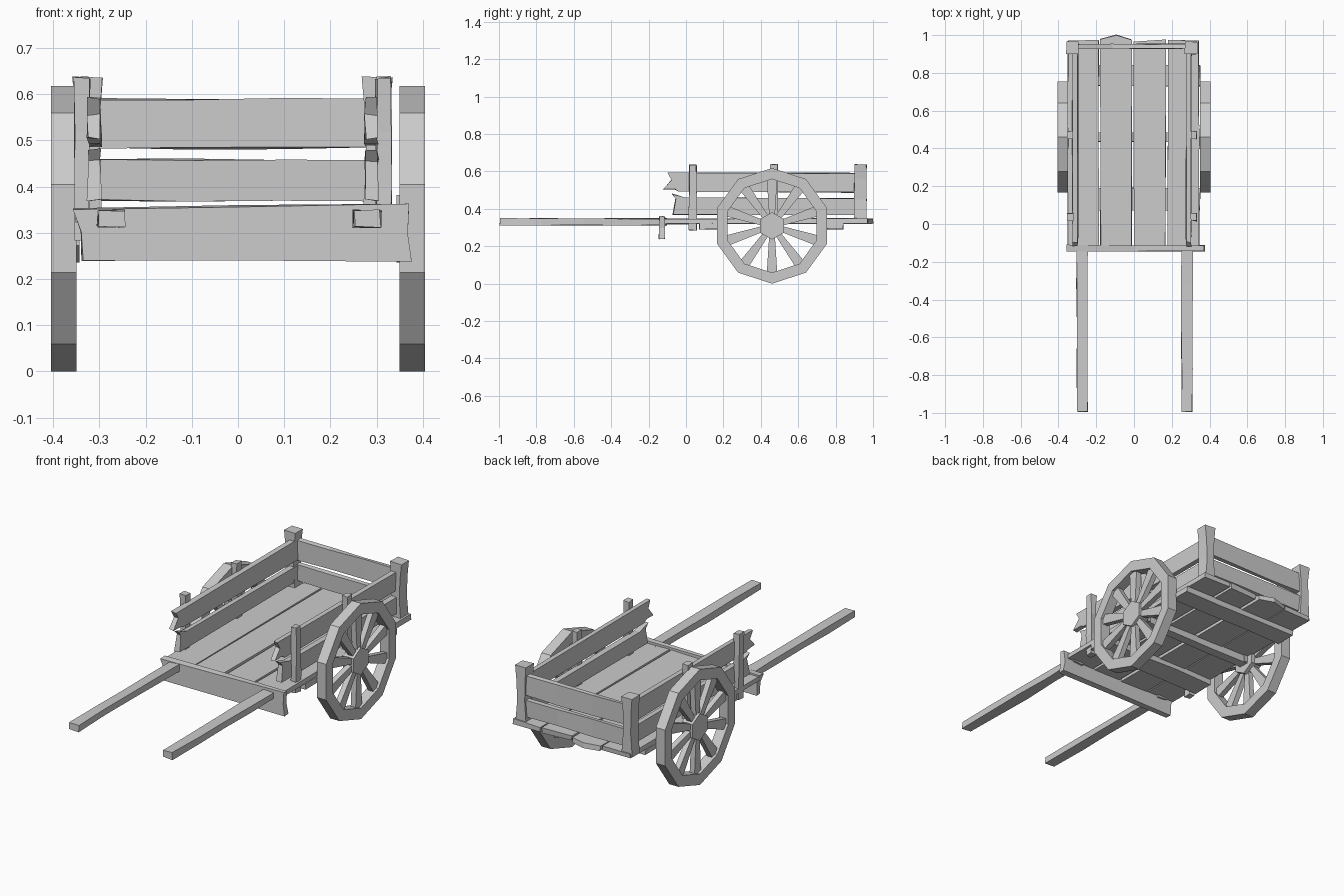
import bpy, bmesh, random
from math import sin, cos, pi
from mathutils import Vector, Matrix

if "Cube" in bpy.data.objects:
    bpy.data.objects.remove(bpy.data.objects["Cube"])

random.seed(4)
WY, WZ = 0.46, 0.309          # wheel centre


def finish(name, bm):
    bmesh.ops.recalc_face_normals(bm, faces=bm.faces)
    me = bpy.data.meshes.new(name)
    bm.to_mesh(me)
    bm.free()
    ob = bpy.data.objects.new(name, me)
    bpy.context.collection.objects.link(ob)
    return ob


def place(axis, a, b, d):
    """2D profile point (a, b) plus depth d along the given axis."""
    return {'x': (d, a, b), 'y': (a, d, b), 'z': (a, b, d)}[axis]


def add_prism(bm, pts, axis, d0, d1):
    lo = [bm.verts.new(place(axis, a, b, d0)) for a, b in pts]
    hi = [bm.verts.new(place(axis, a, b, d1)) for a, b in pts]
    bm.faces.new(lo)
    bm.faces.new(hi)
    n = len(pts)
    for i in range(n):
        j = (i + 1) % n
        bm.faces.new((lo[i], lo[j], hi[j], hi[i]))


def prism(name, pts, axis, d0, d1, rough=0.0):
    bm = bmesh.new()
    add_prism(bm, pts, axis, d0, d1)
    for v in bm.verts:
        v.co += Vector([random.uniform(-rough, rough) for _ in range(3)])
    return finish(name, bm)


def timber(name, x, y, z, rough=0.004, cuts=2):
    """Roughly hewn box, given (min, max) per axis, with cuts along its length."""
    bm = bmesh.new()
    size = Vector((x[1] - x[0], y[1] - y[0], z[1] - z[0]))
    mid = Vector((sum(x), sum(y), sum(z))) / 2
    bmesh.ops.create_cube(bm, size=1, matrix=Matrix.Translation(mid) @ Matrix.Diagonal((*size, 1)))
    k = max(range(3), key=lambda i: size[i])
    long_edges = [e for e in bm.edges
                  if abs(e.verts[0].co[k] - e.verts[1].co[k]) > size[k] / 2]
    bmesh.ops.subdivide_edges(bm, edges=long_edges, cuts=cuts)
    for v in bm.verts:
        v.co += Vector([random.uniform(-rough, rough) for _ in range(3)])
    return finish(name, bm)


def ring_pts(r, n):
    return [(WY + r * cos(pi / 2 + 2 * pi * i / n), WZ + r * sin(pi / 2 + 2 * pi * i / n))
            for i in range(n)]


# wheels: ten-sided rim, ten tapered spokes, hexagonal hub
for side, s in (("left", -1), ("right", 1)):
    bm = bmesh.new()
    loops = [[bm.verts.new((s * x, a, b)) for a, b in ring_pts(r, 10)]
             for r, x in ((0.309, 0.35), (0.309, 0.405), (0.25, 0.405), (0.25, 0.35))]
    for k in range(4):
        A, B = loops[k], loops[(k + 1) % 4]
        for i in range(10):
            j = (i + 1) % 10
            bm.faces.new((A[i], A[j], B[j], B[i]))
    finish(side + "_wheel_rim", bm)
    bm = bmesh.new()
    for i in range(10):
        t = pi / 2 + i * pi / 5
        pts = [(WY + r * cos(t) - w * sin(t), WZ + r * sin(t) + w * cos(t))
               for r, w in ((0.05, -0.015), (0.252, -0.028), (0.252, 0.028), (0.05, 0.015))]
        add_prism(bm, pts, 'x', s * 0.363, s * 0.392)
    finish(side + "_wheel_spokes", bm)
    prism(side + "_wheel_hub", ring_pts(0.073, 6), 'x', s * 0.343, s * 0.405)

# axle and under-floor battens
timber("axle", (-0.36, 0.36), (0.435, 0.485), (0.285, 0.325), 0.002)
for i, (y0, y1) in enumerate(((0.07, 0.19), (0.73, 0.84))):
    timber("floor_batten_%d" % i, (-0.35, 0.35), (y0, y1), (0.292, 0.322), 0.003)

# floor planks, some with splintered ends
ends = [[0.975, 0.97], [0.975, 1.0, 0.98], [0.975, 0.965], [0.97, 0.975]]
for i, (x0, x1) in enumerate(((-0.35, -0.188), (-0.178, -0.012), (0.0, 0.168), (0.178, 0.343))):
    e = ends[i]
    back = [(x1 + (x0 - x1) * k / (len(e) - 1), y) for k, y in enumerate(e)]
    prism("floor_plank_%d" % i, [(x0, -0.12), (x1, -0.12)] + back, 'z', 0.32, 0.347, 0.003)

# front cross board
prism("front_board",
      [(-0.337, 0.24), (0.0, 0.24), (0.375, 0.238), (0.365, 0.3), (0.373, 0.36), (0.0, 0.357),
       (-0.355, 0.352), (-0.342, 0.3)], 'y', -0.145, -0.112, 0.003)

# pulling shafts
for side, c in (("left", -0.275), ("right", 0.28)):
    timber(side + "_shaft", (c - 0.029, c + 0.029), (-0.995, -0.1), (0.313, 0.348), 0.003, 3)

# side walls: two broken-ended boards, posts outside them
upper = [(-0.097, 0.592), (-0.076, 0.555), (-0.119, 0.505), (-0.06, 0.507), (-0.04, 0.492),
         (0.94, 0.488), (0.94, 0.59)]
lower = [(-0.075, 0.48), (-0.055, 0.455), (-0.07, 0.37), (0.94, 0.37), (0.94, 0.458), (0.0, 0.46)]
for side, s, xin in (("left", -1, 0.297), ("right", 1, 0.275)):
    for nm, pts in (("upper", upper), ("lower", lower)):
        prism("%s_%s_side_board" % (side, nm), pts, 'x', s * xin, s * (xin + 0.028), 0.003)
    xs = sorted((s * (xin + 0.024), s * (xin + 0.056)))
    for nm, y in (("front", 0.037), ("middle", 0.47)):
        timber("%s_%s_side_post" % (side, nm), xs, (y - 0.02, y + 0.02),
               (0.285, 0.637 if nm == "middle" else 0.635), 0.003)

# rear corner posts with flared heads
for side, c in (("left", -0.325), ("right", 0.301)):
    w = 0.033
    prism(side + "_corner_post",
          [(c - w, 0.325), (c + w, 0.325), (c + w * 0.7, 0.45), (c + w * 0.75, 0.56),
           (c + w, 0.635), (c - w, 0.637), (c - w * 0.75, 0.56), (c - w * 0.7, 0.45)],
          'y', 0.9, 0.965, 0.002)

# tail boards
timber("upper_tail_board", (-0.32, 0.3), (0.928, 0.953), (0.483, 0.59), 0.003)
timber("lower_tail_board", (-0.32, 0.3), (0.928, 0.953), (0.37, 0.459), 0.003)
